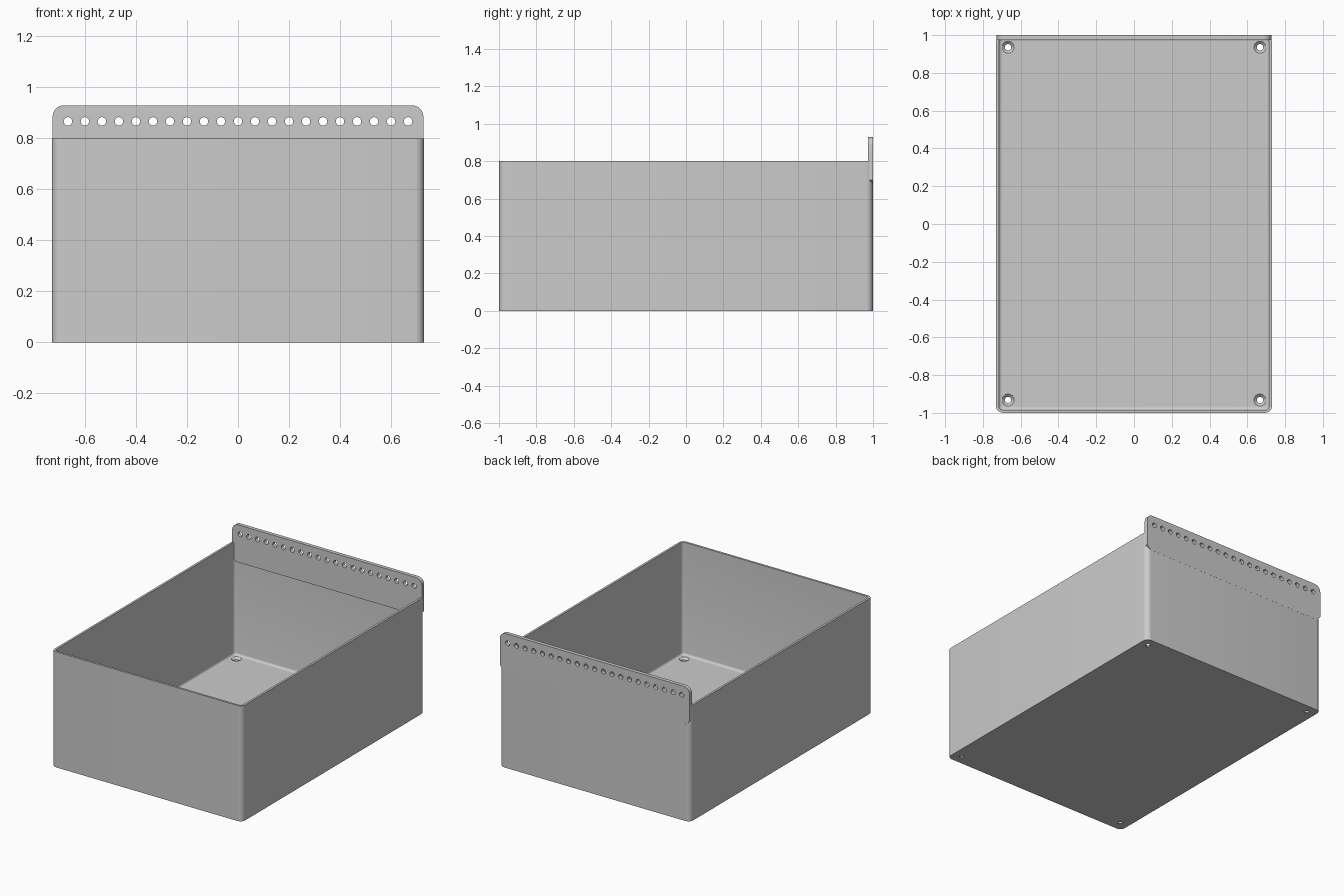
import bpy, bmesh, math

cube = bpy.data.objects.get("Cube")
if cube:
    bpy.data.objects.remove(cube, do_unlink=True)

HALF_X, HALF_Y, HEIGHT = 0.73, 0.9995, 0.8
WALL, FLOOR, CORNER, FILLET = 0.015, 0.02, 0.036, 0.016
PLATE_X, PLATE_FRONT, PLATE_BACK = 0.727, 0.974, 1.0
PLATE_TOP, PLATE_LOW, CHAMFER, PLATE_R = 0.93, 0.7, 0.03, 0.045
PITCH, HOLE_R = 0.0667, 0.0165

grey = bpy.data.materials.new("light grey")
grey.use_nodes = True
grey.diffuse_color = (0.6, 0.6, 0.6, 1)
grey.node_tree.nodes["Principled BSDF"].inputs["Base Color"].default_value = (0.6, 0.6, 0.6, 1)


def arc(cx, cy, r, start, steps=8):
    """Quarter arc, counter-clockwise from the start angle in degrees."""
    return [(cx + r * math.cos(a), cy + r * math.sin(a))
            for a in (math.radians(start + 90 * i / steps) for i in range(steps + 1))]


def rounded_rect(inset):
    x, y, r = HALF_X - inset, HALF_Y - inset, max(CORNER - inset, 0.003)
    return (arc(x - r, y - r, r, 0) + arc(r - x, y - r, r, 90)
            + arc(r - x, r - y, r, 180) + arc(x - r, r - y, r, 270))


def loft(bm, rings):
    """Skin between equal rings of points and cap both ends."""
    loops = [[bm.verts.new(p) for p in ring] for ring in rings]
    n = len(loops[0])
    for a, b in zip(loops, loops[1:]):
        for i in range(n):
            bm.faces.new((a[i], a[(i + 1) % n], b[(i + 1) % n], b[i]))
    bm.faces.new(loops[0])
    bm.faces.new(loops[-1])


def make_object(name, solids):
    bm = bmesh.new()
    for rings in solids:
        loft(bm, rings)
    bmesh.ops.recalc_face_normals(bm, faces=bm.faces[:])
    mesh = bpy.data.meshes.new(name)
    bm.to_mesh(mesh)
    bm.free()
    mesh.materials.append(grey)
    obj = bpy.data.objects.new(name, mesh)
    bpy.context.collection.objects.link(obj)
    return obj


def cut(obj, cutter):
    cutter.hide_render = True
    mod = obj.modifiers.new("holes", "BOOLEAN")
    mod.operation, mod.solver, mod.object = "DIFFERENCE", "EXACT", cutter
    bpy.ops.object.select_all(action="DESELECT")
    bpy.context.view_layer.objects.active = obj
    obj.select_set(True)
    bpy.ops.object.modifier_apply(modifier=mod.name)
    bpy.data.objects.remove(cutter, do_unlink=True)
    bpy.ops.object.shade_smooth_by_angle(angle=math.radians(30))


def circle(r, n=24):
    return [(r * math.cos(math.tau * i / n), r * math.sin(math.tau * i / n)) for i in range(n)]


# Open bin: outer wall, rim, inner wall, curved foot and floor
section = [(0, 0), (0, HEIGHT), (WALL, HEIGHT)]
for i in range(5):
    a = math.radians(90 * i / 4)
    section.append((WALL + FILLET * (1 - math.cos(a)), FLOOR + FILLET * (1 - math.sin(a))))
bin_body = make_object("bin_body", [[[(x, y, z) for x, y in rounded_rect(inset)]
                                     for inset, z in section]])

# Countersunk screw holes in the floor corners
screws = []
for sx in (-1, 1):
    for cy in (-0.932, 0.936):
        screws.append([[(sx * 0.667 + x, cy + y, z) for x, y in circle(r)]
                       for z, r in ((-0.05, 0.017), (0.006, 0.017), (FLOOR, 0.032), (0.05, 0.032))])
cut(bin_body, make_object("screw_cutter", screws))

# Hanging plate along the back, rounded above and bevelled below
outline = (arc(PLATE_X - PLATE_R, PLATE_TOP - PLATE_R, PLATE_R, 0)
           + arc(PLATE_R - PLATE_X, PLATE_TOP - PLATE_R, PLATE_R, 90)
           + [(-PLATE_X, PLATE_LOW), (CHAMFER - PLATE_X, PLATE_LOW - CHAMFER),
              (PLATE_X - CHAMFER, PLATE_LOW - CHAMFER), (PLATE_X, PLATE_LOW)])
plate = make_object("hanging_plate", [[[(x, y, z) for x, z in outline]
                                       for y in (PLATE_FRONT, PLATE_BACK)]])

# Row of mounting holes
pegs = [[[(i * PITCH + x, y, 0.867 + z) for x, z in circle(HOLE_R)]
         for y in (PLATE_FRONT - 0.05, PLATE_BACK + 0.05)] for i in range(-10, 11)]
cut(plate, make_object("peg_cutter", pegs))
